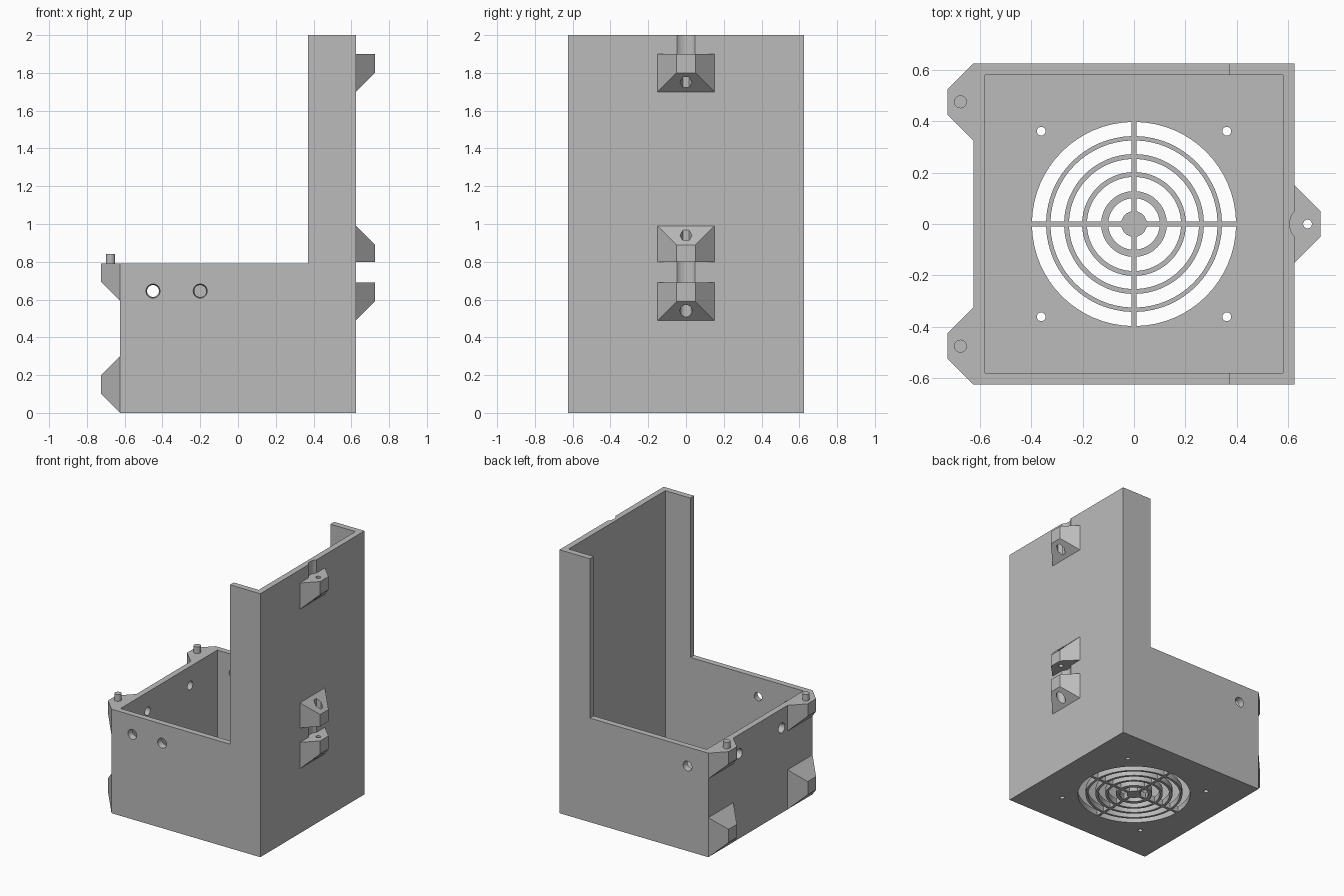
import bpy, bmesh
from math import sin, cos, asin, pi, radians
from mathutils import Matrix, Vector

cube = bpy.data.objects.get("Cube")
if cube:
    bpy.data.objects.remove(cube, do_unlink=True)

HALF, WALL, REACH = 0.625, 0.045, 0.1
LOW, TALL, TALL_X = 0.79, 2.0, 0.37

grey = bpy.data.materials.new("plain grey")
grey.use_nodes = True
COLOUR = (0.5, 0.5, 0.5, 1)
grey.diffuse_color = COLOUR
grey.node_tree.nodes["Principled BSDF"].inputs["Base Color"].default_value = COLOUR


def make(name, bm):
    bmesh.ops.recalc_face_normals(bm, faces=bm.faces)
    mesh = bpy.data.meshes.new(name)
    bm.to_mesh(mesh)
    bm.free()
    mesh.materials.append(grey)
    obj = bpy.data.objects.new(name, mesh)
    bpy.context.scene.collection.objects.link(obj)
    return obj


def prism(bm, points, offset):
    """Extrude a closed outline of 3D points along an offset."""
    face = bm.faces.new([bm.verts.new(p) for p in points])
    new = bmesh.ops.extrude_face_region(bm, geom=[face])["geom"]
    verts = [g for g in new if isinstance(g, bmesh.types.BMVert)]
    bmesh.ops.translate(bm, verts=verts, vec=offset)


def rod(bm, start, end, r1, r2=None, sides=32):
    """Cylinder or cone between two points."""
    start, end = Vector(start), Vector(end)
    axis = end - start
    turn = axis.to_track_quat('Z', 'Y').to_matrix().to_4x4()
    bmesh.ops.create_cone(bm, cap_ends=True, segments=sides, radius1=r1,
                          radius2=r1 if r2 is None else r2, depth=axis.length,
                          matrix=Matrix.Translation((start + end) / 2) @ turn)


def cut(obj, bm):
    """Subtract a mesh from an object and discard the cutter."""
    cutter = make("cutter", bm)
    cutter.hide_render = True
    mod = obj.modifiers.new("cut", 'BOOLEAN')
    mod.operation, mod.solver, mod.object = 'DIFFERENCE', 'EXACT', cutter
    graph = bpy.context.evaluated_depsgraph_get()
    mesh = bpy.data.meshes.new_from_object(obj.evaluated_get(graph))
    obj.modifiers.clear()
    obj.data = mesh
    bpy.data.objects.remove(cutter, do_unlink=True)


def frustum(name, side, y, z_base, z_tip):
    """Tapered lug on the wall facing side * x."""
    bm = bmesh.new()
    rings = []
    for x, half, (z0, z1) in ((HALF, 0.15, z_base), (HALF + REACH, 0.05, z_tip)):
        rings.append([bm.verts.new((side * x, y + sy * half, z))
                      for sy, z in ((-1, z0), (1, z0), (1, z1), (-1, z1))])
    bm.faces.new(rings[0])
    bm.faces.new(rings[1])
    for i in range(4):
        j = (i + 1) % 4
        bm.faces.new((rings[0][i], rings[0][j], rings[1][j], rings[1][i]))
    return make(name, bm)


# Open L-shaped housing, hollowed from above
bm = bmesh.new()
profile = [(-HALF, 0), (HALF, 0), (HALF, TALL), (TALL_X, TALL), (TALL_X, LOW), (-HALF, LOW)]
prism(bm, [(x, -HALF, z) for x, z in profile], (0, 2 * HALF, 0))
housing = make("housing", bm)
bm = bmesh.new()
inner = HALF - WALL
bmesh.ops.create_cube(bm, size=1, matrix=Matrix.Translation((0, 0, WALL + 1.5))
                      @ Matrix.Diagonal((2 * inner, 2 * inner, 3, 1)))
cut(housing, bm)

# Fan grille: quarter-ring openings between the spokes
bm = bmesh.new()
gap, steps = 0.01, 16
for r0, r1 in ((0.05, 0.10), (0.128, 0.183), (0.202, 0.253), (0.272, 0.325), (0.342, 0.397)):
    for quarter in range(4):
        outline = []
        for r, order in ((r0, range(steps + 1)), (r1, range(steps, -1, -1))):
            a = asin(gap / r)
            for i in order:
                t = quarter * pi / 2 + a + (pi / 2 - 2 * a) * i / steps
                outline.append((r * cos(t), r * sin(t), -0.05))
        prism(bm, outline, (0, 0, 0.2))

# Fan screw holes
for sx in (-1, 1):
    for sy in (-1, 1):
        rod(bm, (sx * 0.361, sy * 0.361, -0.05), (sx * 0.361, sy * 0.361, 0.15), 0.017)

# Countersunk holes in the low walls
for x, side in ((-0.45, -1), (-0.2, -1), (-0.45, 1)):
    rod(bm, (x, side * (HALF + 0.005), 0.645), (x, side * (inner - 0.005), 0.645), 0.038, 0.031)
for y in (-0.255, 0.255):
    rod(bm, (-HALF - 0.005, y, 0.645), (-inner + 0.005, y, 0.645), 0.038, 0.031)

# Shallow screw grooves in the tall wall
SCREW_X = HALF + REACH / 2
for z0, z1 in ((0.69, 0.80), (1.9, 2.1)):
    rod(bm, (SCREW_X, 0, z0), (SCREW_X, 0, z1), 0.07)
cut(housing, bm)
parts = [housing]

# Screw lugs on the tall wall: flat end, sloped end, sides of the recess
for name, flat, slope, sides in (("upper_screw_lug", 1.9, 1.7, 6),
                                 ("middle_screw_lug", 0.8, 0.99, 6),
                                 ("lower_screw_lug", 0.69, 0.49, 32)):
    d = 1 if slope > flat else -1
    lug = frustum(name, 1, 0, sorted((flat, slope)), sorted((flat, slope - d * REACH)))
    bm = bmesh.new()
    rod(bm, (SCREW_X, 0, flat - d * 0.05), (SCREW_X, 0, flat + d * 0.06), 0.017)
    cut(lug, bm)
    bm = bmesh.new()
    rod(bm, (SCREW_X, 0, flat + d * 0.05), (SCREW_X, 0, slope + d * 0.05), 0.032, sides=sides)
    cut(lug, bm)
    parts.append(lug)

# Corner lugs and locating pins on the low wall
for label, sy in (("front", -1), ("back", 1)):
    y = sy * 0.475
    parts.append(frustum(label + "_lower_lug", -1, y, (0, 0.3), (0.1, 0.2)))
    parts.append(frustum(label + "_upper_lug", -1, y, (0.595, LOW), (0.695, LOW)))
    bm = bmesh.new()
    rod(bm, (-SCREW_X, y, LOW), (-SCREW_X, y, 0.84), 0.025)
    parts.append(make(label + "_pin", bm))

# Smooth round surfaces, keep edges sharp
bpy.ops.object.select_all(action='DESELECT')
for obj in parts:
    obj.select_set(True)
bpy.context.view_layer.objects.active = housing
bpy.ops.object.shade_smooth_by_angle(angle=radians(30))
